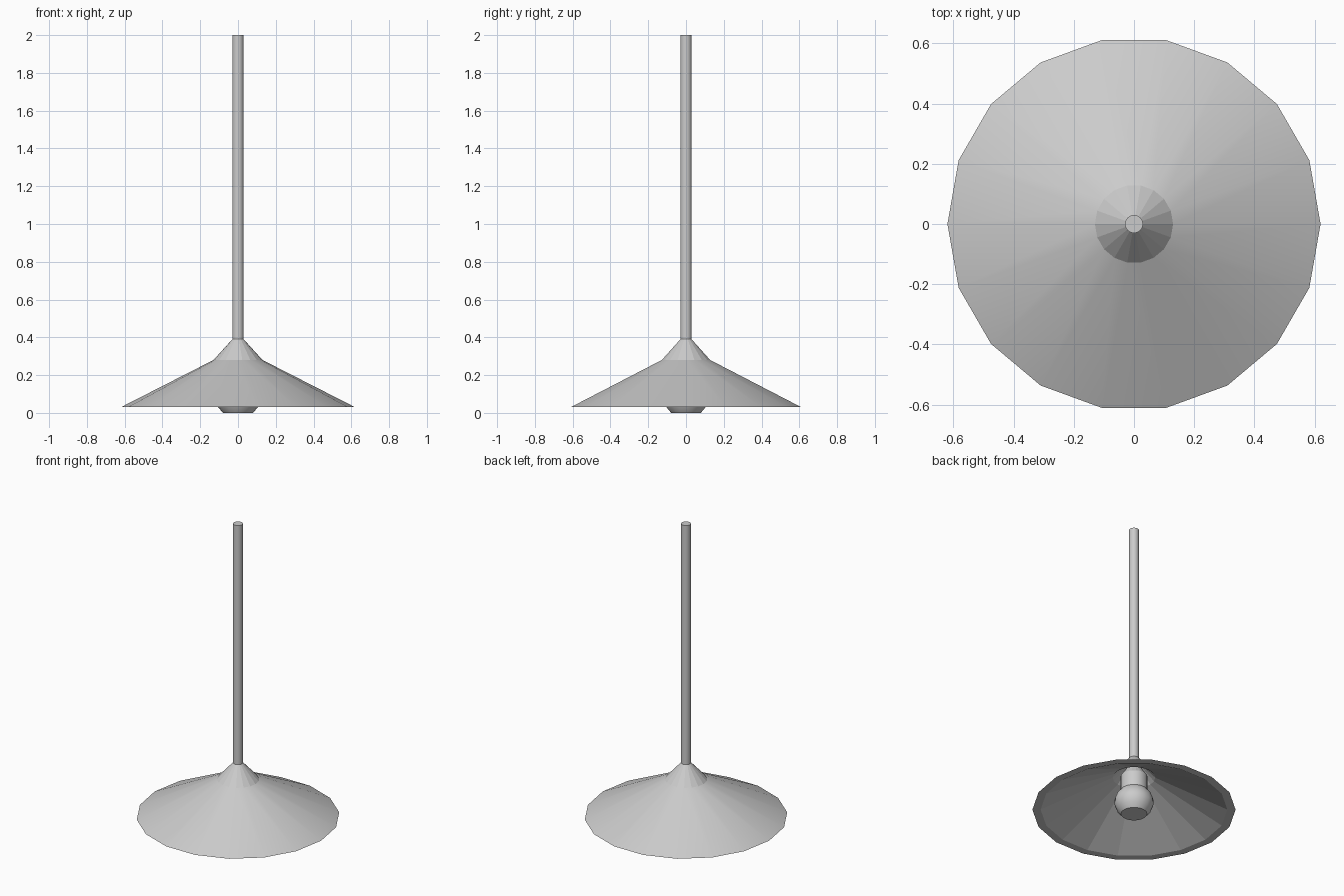
import bpy, bmesh
from math import sin, cos, tau

if "Cube" in bpy.data.objects:
    bpy.data.objects.remove(bpy.data.objects["Cube"])


def lathe(name, profile, sides, smooth_bands=(), loop=False):
    """Spin (radius, z) points round z; radius 0 makes a pole."""
    bm = bmesh.new()
    rings = []
    for r, z in profile:
        if r == 0:
            rings.append([bm.verts.new((0, 0, z))] * sides)
        else:
            rings.append([bm.verts.new((r * cos(tau * i / sides), r * sin(tau * i / sides), z))
                          for i in range(sides)])
    for k in range(len(rings) - 1):
        a, b = rings[k], rings[k + 1]
        for i in range(sides):
            j = (i + 1) % sides
            corners = list(dict.fromkeys((a[i], a[j], b[j], b[i])))
            bm.faces.new(corners).smooth = k in smooth_bands
    # flat caps on open ends
    for ring in (rings[0], rings[-1]):
        if len(set(ring)) > 1:
            bm.faces.new(ring)
    bmesh.ops.recalc_face_normals(bm, faces=bm.faces)
    mesh = bpy.data.meshes.new(name)
    bm.to_mesh(mesh)
    bm.free()
    obj = bpy.data.objects.new(name, mesh)
    bpy.context.collection.objects.link(obj)
    return obj


# Thick conical shade: outer skin, flat rim, hollow inner skin
lathe("shade", [(0.03, 0.39), (0.13, 0.28), (0.62, 0.03), (0.57, 0.03),
                (0.13, 0.255), (0.03, 0.36)], 18, smooth_bands=(1,))

# Hanging rod
lathe("rod", [(0.03, 0.385), (0.03, 2.0)], 18, smooth_bands=(0,))

# Socket under the shade's peak
lathe("socket", [(0.083, 0.14), (0.083, 0.26), (0.05, 0.31)], 18, smooth_bands=(0,))

# Round bulb with a flattened base
lathe("bulb", [(0.08, 0.0), (0.105, 0.03), (0.12, 0.07), (0.118, 0.10),
               (0.105, 0.135), (0.083, 0.16)], 18, smooth_bands=range(5))
